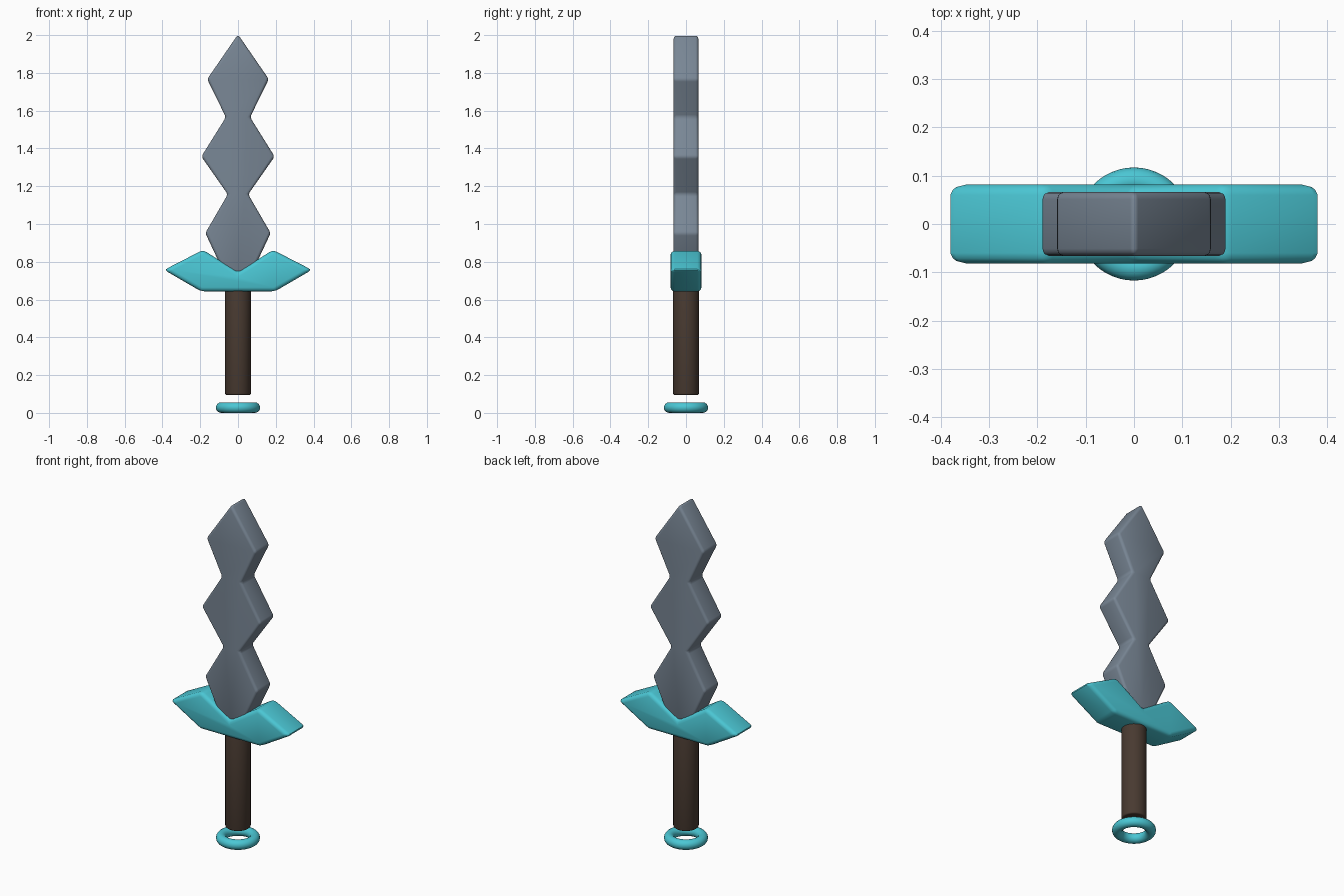
import bpy, bmesh, math

if "Cube" in bpy.data.objects:
    bpy.data.objects.remove(bpy.data.objects["Cube"])


def material(name, rgb):
    m = bpy.data.materials.new(name)
    m.diffuse_color = (*rgb, 1)
    m.use_nodes = True
    m.node_tree.nodes["Principled BSDF"].inputs["Base Color"].default_value = m.diffuse_color
    return m


def finish(obj, mat, bevel=0, angle=20):
    obj.data.materials.append(mat)
    bpy.ops.object.select_all(action='DESELECT')
    bpy.context.view_layer.objects.active = obj
    obj.select_set(True)
    if bevel:
        mod = obj.modifiers.new("bevel", 'BEVEL')
        mod.width = bevel
        mod.segments = 3
        mod.limit_method = 'ANGLE'
        mod.angle_limit = math.radians(angle)
        bpy.ops.object.modifier_apply(modifier=mod.name)
    bpy.ops.object.shade_smooth_by_angle(angle=math.radians(40))


def mirrored_plate(name, half, depth, mat, bevel):
    """Extrude a left-right symmetric xz outline given by its right half, top to bottom."""
    outline = half + [(-x, z) for x, z in reversed(half) if x > 0]
    bm = bmesh.new()
    face = bm.faces.new([bm.verts.new((x, -depth, z)) for x, z in outline])
    new = bmesh.ops.extrude_face_region(bm, geom=[face])["geom"]
    bmesh.ops.translate(bm, vec=(0, 2 * depth, 0),
                        verts=[v for v in new if isinstance(v, bmesh.types.BMVert)])
    bmesh.ops.recalc_face_normals(bm, faces=bm.faces)
    mesh = bpy.data.meshes.new(name)
    bm.to_mesh(mesh)
    bm.free()
    obj = bpy.data.objects.new(name, mesh)
    bpy.context.collection.objects.link(obj)
    finish(obj, mat, bevel)
    return obj


steel = material("steel", (0.19, 0.24, 0.30))
teal = material("teal", (0.07, 0.57, 0.66))
leather = material("leather", (0.065, 0.042, 0.03))

# Wavy blade, its foot sunk into the guard
mirrored_plate("blade", [(0, 2.004), (0.163, 1.767), (0.064, 1.565), (0.194, 1.357),
                         (0.054, 1.157), (0.173, 0.952), (0.09, 0.775), (0, 0.735)],
               0.066, steel, 0.015)

# Winged crossguard with a notch for the blade
mirrored_plate("crossguard", [(0, 0.745), (0.185, 0.863), (0.391, 0.757), (0.195, 0.643), ],
               0.082, teal, 0.022)

# Round grip
bpy.ops.mesh.primitive_cylinder_add(vertices=32, radius=0.068, depth=0.565,
                                    location=(0, 0, 0.3775))
grip = bpy.context.object
grip.name = "grip"
finish(grip, leather, 0.008, 45)

# Floating pommel ring
bpy.ops.mesh.primitive_torus_add(major_radius=0.089, minor_radius=0.028,
                                 major_segments=48, minor_segments=16,
                                 location=(0, 0, 0.028))
ring = bpy.context.object
ring.name = "pommel_ring"
finish(ring, teal)
